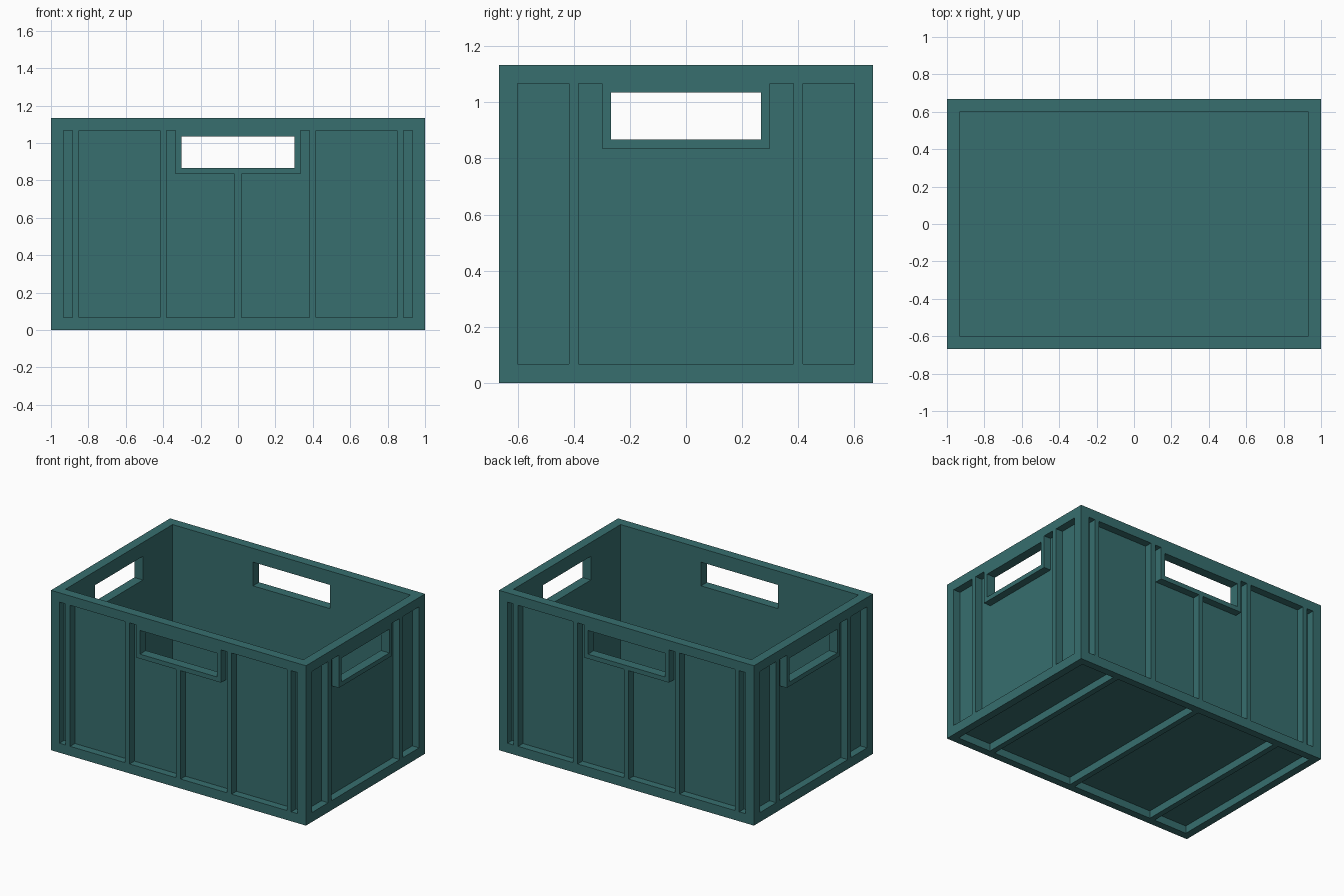
import bpy
import bmesh

if "Cube" in bpy.data.objects:
    bpy.data.objects.remove(bpy.data.objects["Cube"])

# Main dimensions
LX, LY = 1.0, 0.667          # outer half sizes
TOP, RIM = 1.133, 1.067      # top of rim, underside of rim
FLOOR0, FLOOR1 = 0.053, 0.067
WALL = 0.0135                # panel thickness
EDGE = 0.067                 # rim and post width
SILL, LINTEL = 0.867, 1.035  # hand hole height range
BAR = 0.032                  # hand hole frame width

teal = bpy.data.materials.new("teal_plastic")
teal.diffuse_color = (0.038, 0.158, 0.158, 1)
teal.use_nodes = True
teal.node_tree.nodes["Principled BSDF"].inputs["Base Color"].default_value = teal.diffuse_color


def make(name, boxes):
    """One object from a list of ((x0, x1), (y0, y1), (z0, z1)) boxes."""
    bm = bmesh.new()
    for xr, yr, zr in boxes:
        verts = bmesh.ops.create_cube(bm, size=1)["verts"]
        for v in verts:
            for i, (a, b) in enumerate((xr, yr, zr)):
                lo, hi = min(a, b), max(a, b)
                v.co[i] = hi if v.co[i] > 0 else lo
    mesh = bpy.data.meshes.new(name)
    bm.to_mesh(mesh)
    bm.free()
    mesh.materials.append(teal)
    ob = bpy.data.objects.new(name, mesh)
    bpy.context.collection.objects.link(ob)
    return ob


IX, IY = LX - EDGE, LY - EDGE    # inner half sizes

# Floor plate
make("floor", [((-LX, LX), (-LY, LY), (FLOOR0, FLOOR1))])

# Base skids and cross ribs underneath
S = EDGE - WALL
make("base_long_skids", [((-LX, LX), (s * (LY - S), s * LY), (0, FLOOR0)) for s in (-1, 1)])
make("base_end_skids", [((s * (LX - S), s * LX), (-LY + S, LY - S), (0, FLOOR0)) for s in (-1, 1)])
make("base_ribs", [((x - 0.02, x + 0.02), (-LY + S, LY - S), (0, FLOOR0))
                   for x in (-0.667, 0, 0.667)])

# Corner posts
make("corner_posts", [((sx * IX, sx * LX), (sy * IY, sy * LY), (FLOOR1, RIM))
                      for sx in (-1, 1) for sy in (-1, 1)])

# Top rim
make("rim_long", [((-LX, LX), (s * IY, s * LY), (RIM, TOP)) for s in (-1, 1)])
make("rim_ends", [((s * IX, s * LX), (-IY, IY), (RIM, TOP)) for s in (-1, 1)])


def wall(name, side, along_x, half, hole, ribs):
    """Panels, hand hole frame and outer ribs of one wall.
    Each piece is a range along the wall, a depth range and a height range."""
    inner = IY if along_x else IX
    outer = LY if along_x else LX
    skin = (side * inner, side * (inner + WALL))
    deep = (side * (inner + WALL), side * outer)

    def place(pieces):
        return [(u, d, z) if along_x else (d, u, z) for u, d, z in pieces]

    frame = hole + BAR
    make(name + "_lower_panel", place([((-half, half), skin, (FLOOR1, SILL))]))
    make(name + "_upper_panel", place([
        ((-half, -hole), skin, (SILL, RIM)),
        ((hole, half), skin, (SILL, RIM)),
        ((-hole, hole), skin, (LINTEL, RIM))]))
    make(name + "_handle_frame", place([
        ((-frame, frame), deep, (SILL - BAR, SILL)),
        ((-frame, -hole), deep, (SILL, RIM)),
        ((hole, frame), deep, (SILL, RIM)),
        ((-hole, hole), deep, (LINTEL, RIM))]))
    make(name + "_ribs", place([
        ((u - 0.0175, u + 0.0175), deep, (FLOOR1, SILL - BAR if u == 0 else RIM))
        for u in ribs]))


# Four walls
for label, side in (("front", -1), ("back", 1)):
    wall(label, side, True, IX, 0.302, (-0.867, -0.4, 0, 0.4, 0.867))
for label, side in (("left", -1), ("right", 1)):
    wall(label, side, False, IY, 0.267, (-0.4, 0.4))
